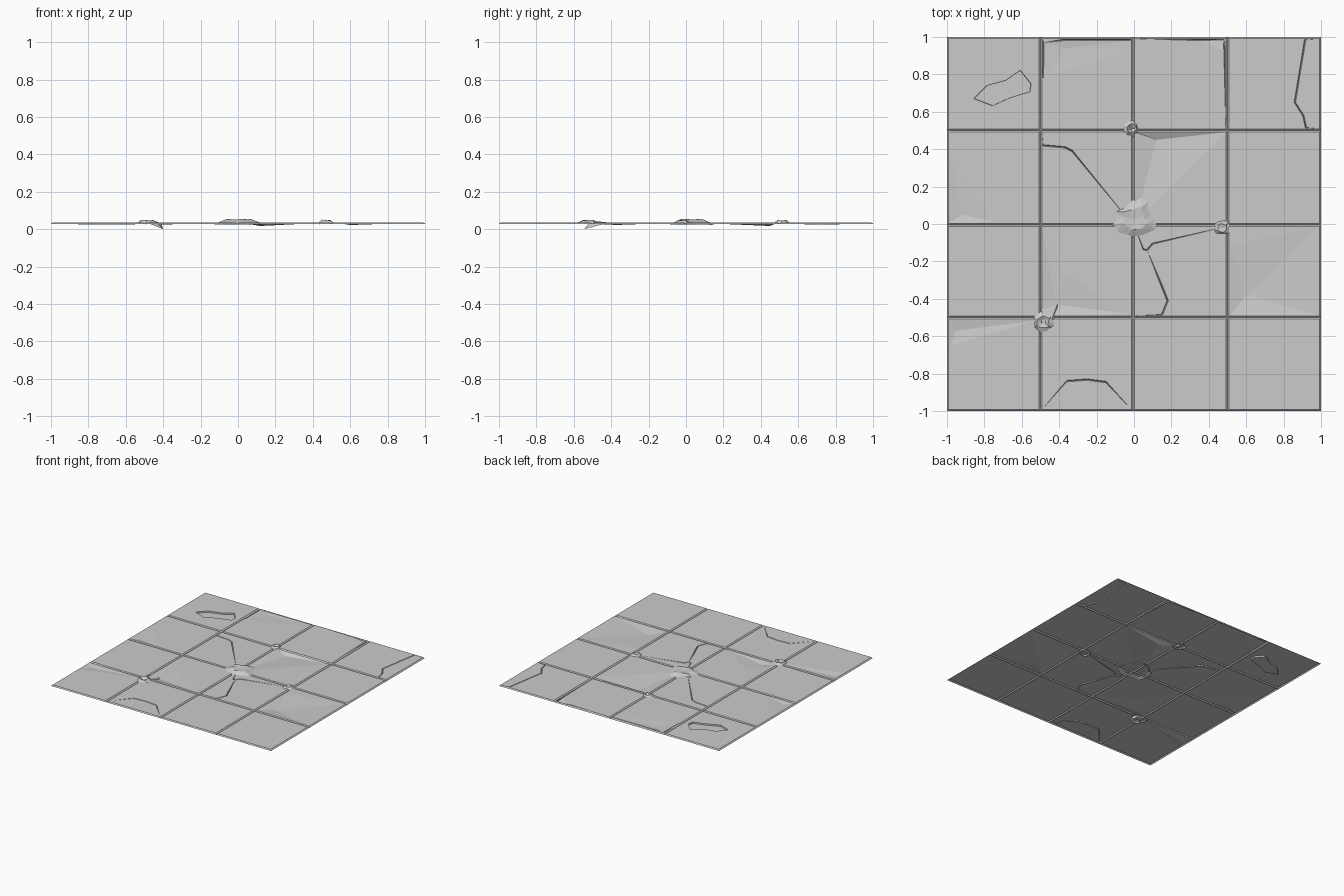
import bpy, math, random
from mathutils import Vector
from mathutils.geometry import delaunay_2d_cdt

if "Cube" in bpy.data.objects:
    bpy.data.objects.remove(bpy.data.objects["Cube"])

random.seed(4)
TOP, GROOVE_W, GROOVE_D, CRACK_W, CRACK_D = 0.036, 0.009, 0.008, 0.004, 0.008
LINES = [-1, -0.5, -0.005, 0.5, 1]


def make_object(name, verts, faces):
    mesh = bpy.data.meshes.new(name)
    mesh.from_pydata(verts, [], faces)
    mesh.update()
    obj = bpy.data.objects.new(name, mesh)
    bpy.context.collection.objects.link(obj)
    return obj


# Cracks running over single tiles
cracks = [
    [(-.485, .42), (-.37, .41), (-.33, .39)],
    [(.92, .515), (.905, .58), (.86, .65), (.915, .985)],
    [(.14, -.31), (.18, -.41), (.15, -.485)],
    [(-.36, -.84), (-.25, -.832), (-.15, -.845)],
    [(.1, -.105), (.07, -.14), (.05, -.135)],
    [(-.485, .97), (-.487, .8)],
    [(.36, .984), (.48, .984), (.484, .93)],
    [(-.38, .984), (-.02, .984)],
]
# Shallow sunken patch in the back left tile
patch = [(-.857, .67), (-.787, .74), (-.688, .767), (-.608, .822),
         (-.55, .75), (-.556, .708), (-.668, .673), (-.757, .632)]
# Worn dips: sunken point, height, then rim points that the facets run to
dips = [
    ((.12, .45), .017, [(.012, .485), (.485, .485)]),
    ((.6, -.38), .022, [(.515, -.12), (.515, -.485), (.985, -.45)]),
    ((-.92, .05), .027, [(-.985, .35), (-.93, .24), (-.75, .012)]),
    ((-.36, .94), .032, [(-.485, .78), (-.02, .93)]),
    ((-.95, -.57), .028, [(-.985, -.65), (-.515, -.515)]),
    ((-.42, -.43), .024, [(-.36, -.27), (-.485, -.05), (-.03, -.48)]),
]

pts, edges, fixed = [], [], []


def add_path(path, closed=False):
    start = len(pts)
    pts.extend(Vector(p) for p in path)
    n = len(path)
    edges.extend((start + i, start + (i + 1) % n) for i in range(n if closed else n - 1))


# Groove rims and beds
for c in LINES:
    for off in (-GROOVE_W, 0, GROOVE_W):
        if abs(c + off) <= 1:
            add_path([(c + off, -1), (c + off, 1)])
            add_path([(-1, c + off), (1, c + off)])

# Crack beds and both rims
for path in cracks:
    add_path(path)
    nrm = []
    for i in range(len(path)):
        d = (Vector(path[min(i + 1, len(path) - 1)]) - Vector(path[max(i - 1, 0)])).normalized()
        nrm.append(Vector((-d.y, d.x)) * CRACK_W)
    rim = [Vector(p) + n for p, n in zip(path, nrm)]
    rim += [Vector(p) - n for p, n in reversed(list(zip(path, nrm)))]
    add_path(rim, True)

# Patch wall: outer loop stays up, slightly smaller loop is sunk
centre = sum((Vector(p) for p in patch), Vector((0, 0))) / len(patch)
inner = [centre + (Vector(p) - centre) * .985 for p in patch]
add_path(patch, True)
add_path(inner, True)
fixed += [(p, TOP - .011) for p in inner]

for p, z, rim in dips:
    fixed.append((Vector(p), z))
    for r in rim:
        add_path([p, r])


def seg_dist(p, a, b):
    a, b = Vector(a), Vector(b)
    t = max(0, min(1, (p - a).dot(b - a) / (b - a).length_squared))
    return (p - a - (b - a) * t).length


def height(p):
    for q, z in fixed:
        if (p - q).length < 1e-4:
            return z
    g = min(min(abs(p.x - c), abs(p.y - c)) for c in LINES)
    drop = GROOVE_D * max(0, 1 - g / GROOVE_W)
    for path in cracks:
        d = min(seg_dist(p, a, b) for a, b in zip(path, path[1:]))
        if d < CRACK_W * .5:
            drop = max(drop, CRACK_D)
    return TOP - drop


# Tiled floor sheet
out = delaunay_2d_cdt(pts, edges, [], 0, 1e-5)
make_object("tiled_floor", [(p.x, p.y, height(p)) for p in out[0]], out[2])


# Broken stone fragments: jagged faceted rings
def rubble(name, x, y, r, n, peak, low, mid):
    verts, faces = [(x, y, mid)], []
    for frac, base in ((.5, peak), (1, low)):
        for i in range(n):
            a = math.tau * (i + random.uniform(-.3, .3)) / n
            rr = r * frac * random.uniform(.8, 1.2)
            verts.append((x + rr * math.cos(a), y + rr * math.sin(a),
                          base + random.uniform(-.006, 0)))
    for i in range(n):
        j = (i + 1) % n
        faces.append((0, 1 + i, 1 + j))
        faces.append((1 + i, 1 + n + i, 1 + n + j))
        faces.append((1 + i, 1 + n + j, 1 + j))
    return make_object(name, verts, faces)


rubble("centre_rubble", .005, .025, .125, 13, .055, .029, .045)
rubble("back_chip", -.015, .51, .05, 9, .051, .032, .028)
rubble("right_chip", .47, -.02, .045, 9, .051, .032, .044)
front = rubble("front_left_chip", -.485, -.525, .065, 10, .051, .032, .028)
# Raised sliver with its lowest tip touching the ground
make_object("front_left_sliver",
            [(-.5, -.46, .04), (-.44, -.51, .042), (-.4, -.545, 0), (-.41, -.43, .03), (-.45, -.4, .034)],
            [(0, 2, 1), (0, 1, 3), (0, 3, 4), (1, 2, 3)])
